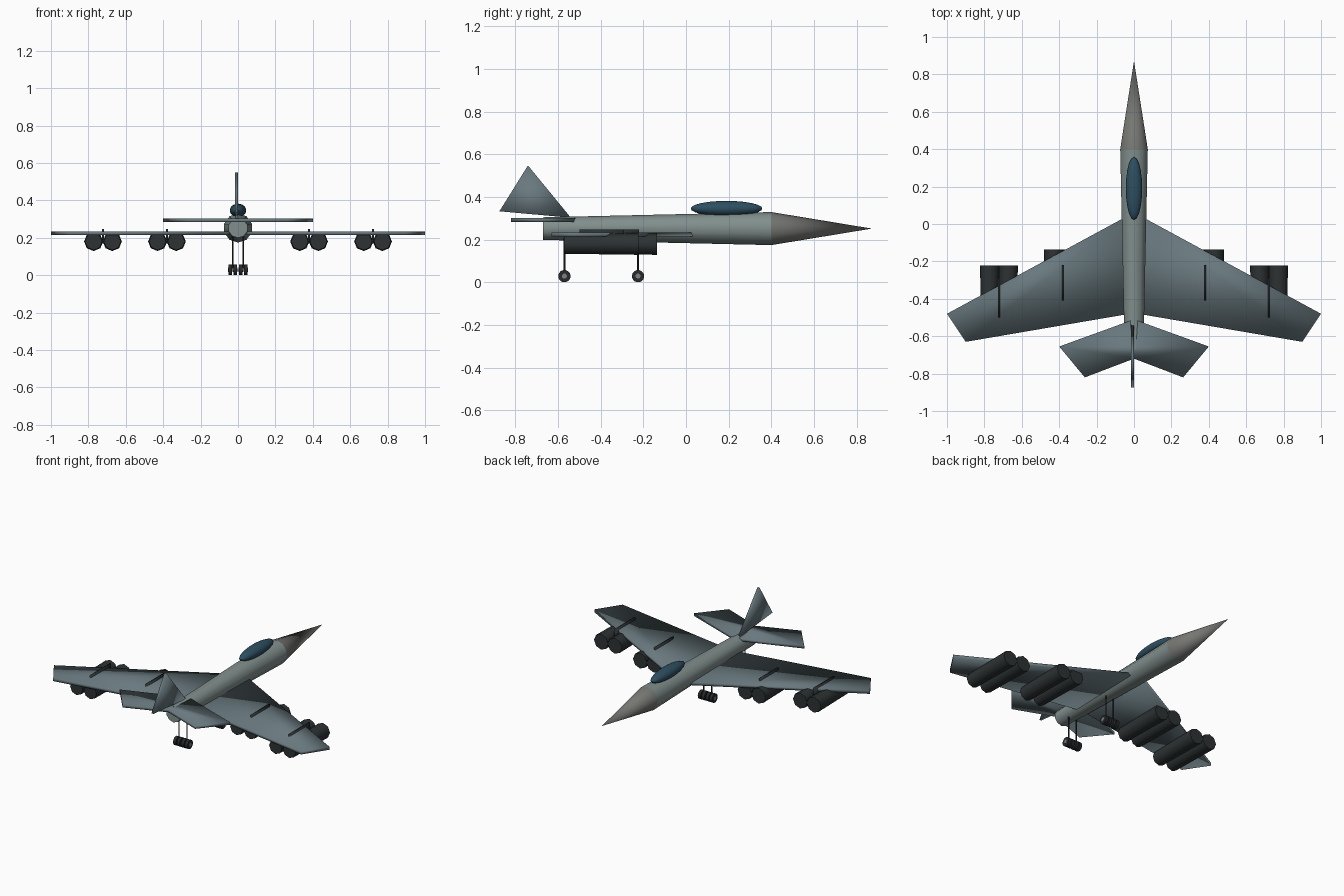
import bpy, bmesh, math
from mathutils import Matrix

if "Cube" in bpy.data.objects:
    bpy.data.objects.remove(bpy.data.objects["Cube"])


def material(name, rgb):
    m = bpy.data.materials.new(name)
    m.diffuse_color = (*rgb, 1)
    m.use_nodes = True
    m.node_tree.nodes["Principled BSDF"].inputs["Base Color"].default_value = m.diffuse_color
    return m


HULL = material("hull_grey", (0.22, 0.275, 0.265))
NOSE = material("nose_grey", (0.18, 0.18, 0.17))
WING = material("wing_grey", (0.14, 0.19, 0.21))
DARK = material("engine_dark", (0.026, 0.032, 0.034))
GLASS = material("canopy_blue", (0.027, 0.078, 0.12))
TYRE = material("tyre_black", (0.02, 0.023, 0.025))
HUB = material("hub_grey", (0.2, 0.22, 0.22))


def finish(name, bm, mat, angle=50):
    bmesh.ops.recalc_face_normals(bm, faces=bm.faces)
    me = bpy.data.meshes.new(name)
    bm.to_mesh(me)
    bm.free()
    ob = bpy.data.objects.new(name, me)
    bpy.context.collection.objects.link(ob)
    me.materials.append(mat)
    bpy.ops.object.select_all(action='DESELECT')
    ob.select_set(True)
    bpy.context.view_layer.objects.active = ob
    bpy.ops.object.shade_smooth_by_angle(angle=math.radians(angle))
    return ob


def tube(name, x, z, y0, y1, r0, r1, mat, sides=10):
    """Tapered cylinder running along y."""
    bm = bmesh.new()
    bmesh.ops.create_cone(
        bm, cap_ends=True, segments=sides, radius1=r0, radius2=r1, depth=y1 - y0,
        matrix=Matrix.Translation((x, (y0 + y1) / 2, z)) @ Matrix.Rotation(-math.pi / 2, 4, 'X'))
    return finish(name, bm, mat)


def rod(name, centre, r, depth, axis, mat, sides):
    """Cylinder along x or z."""
    rot = Matrix.Rotation(math.pi / 2, 4, 'Y') if axis == 'X' else Matrix()
    bm = bmesh.new()
    bmesh.ops.create_cone(bm, cap_ends=True, segments=sides, radius1=r, radius2=r,
                          depth=depth, matrix=Matrix.Translation(centre) @ rot)
    return finish(name, bm, mat)


def slab(name, points, offset, mat):
    """Polygon extruded by an offset vector, softly shaded over its edges."""
    bm = bmesh.new()
    face = bm.faces.new([bm.verts.new(p) for p in points])
    ext = bmesh.ops.extrude_face_region(bm, geom=[face], use_keep_orig=True)
    bmesh.ops.translate(bm, vec=offset,
                        verts=[v for v in ext["geom"] if isinstance(v, bmesh.types.BMVert)])
    return finish(name, bm, mat, 180)


# Fuselage and long pointed nose
tube("fuselage", 0, 0.252, -0.67, 0.40, 0.053, 0.0775, HULL)
tube("nose_cone", 0, 0.252, 0.40, 0.872, 0.0775, 0.0, NOSE)

# Canopy
bm = bmesh.new()
bmesh.ops.create_uvsphere(
    bm, u_segments=20, v_segments=12, radius=1,
    matrix=Matrix.Translation((0, 0.19, 0.346)) @ Matrix.Diagonal((0.044, 0.168, 0.036, 1)))
finish("canopy", bm, GLASS)

# Swept wings
for side, s in (("left", -1), ("right", 1)):
    outline = [(0.04, 0.04), (1.0, -0.48), (0.9, -0.63), (0.04, -0.483)]
    slab(side + "_wing", [(s * x, y, 0.214) for x, y in outline], (0, 0, 0.02), WING)

# Tailplane (one symmetric plate) and fin
half = [(0, -0.51), (0.40, -0.655), (0.263, -0.82), (0, -0.72)]
full = half + [(-x, y) for x, y in half[2:0:-1]]
slab("tailplane", [(x, y, 0.284) for x, y in full], (0, 0, 0.018), WING)
fin = [(-0.54, 0.303), (-0.741, 0.548), (-0.875, 0.333)]
slab("tail_fin", [(-0.0155, y, z) for y, z in fin], (0.015, 0, 0), WING)

# Paired engine pods with a pylon for each pair
for s in (-1, 1):
    side = "right" if s > 0 else "left"
    for place, x, front, py0, py1 in (("inner", 0.38, -0.137, -0.41, -0.22),
                                      ("outer", 0.722, -0.222, -0.50, -0.29)):
        for i, dx in enumerate((-0.05, 0.05)):
            tube(f"{side}_{place}_engine_{i + 1}", s * (x + dx), 0.18,
                 front - 0.35, front, 0.046, 0.051, DARK, 8)
        pylon = [(py0, 0.17), (py1, 0.17), (py1, 0.248), (py0, 0.248)]
        slab(f"{side}_{place}_pylon", [(s * x - 0.005, y, z) for y, z in pylon],
             (0.01, 0, 0), DARK)

# Landing gear: two bogies, each with two struts and four wheels
for place, y in (("front", -0.225), ("rear", -0.57)):
    rod(place + "_axle", (0, y, 0.029), 0.005, 0.10, 'X', HUB, 8)
    for s in (-1, 1):
        side = "right" if s > 0 else "left"
        rod(f"{place}_{side}_strut", (s * 0.029, y, 0.13), 0.004, 0.21, 'Z', TYRE, 8)
        for i, x in enumerate((0.015, 0.042)):
            rod(f"{place}_{side}_wheel_{i + 1}", (s * x, y, 0.029), 0.029, 0.02, 'X', TYRE, 14)
            rod(f"{place}_{side}_hub_{i + 1}", (s * x, y, 0.029), 0.012, 0.023, 'X', HUB, 10)
